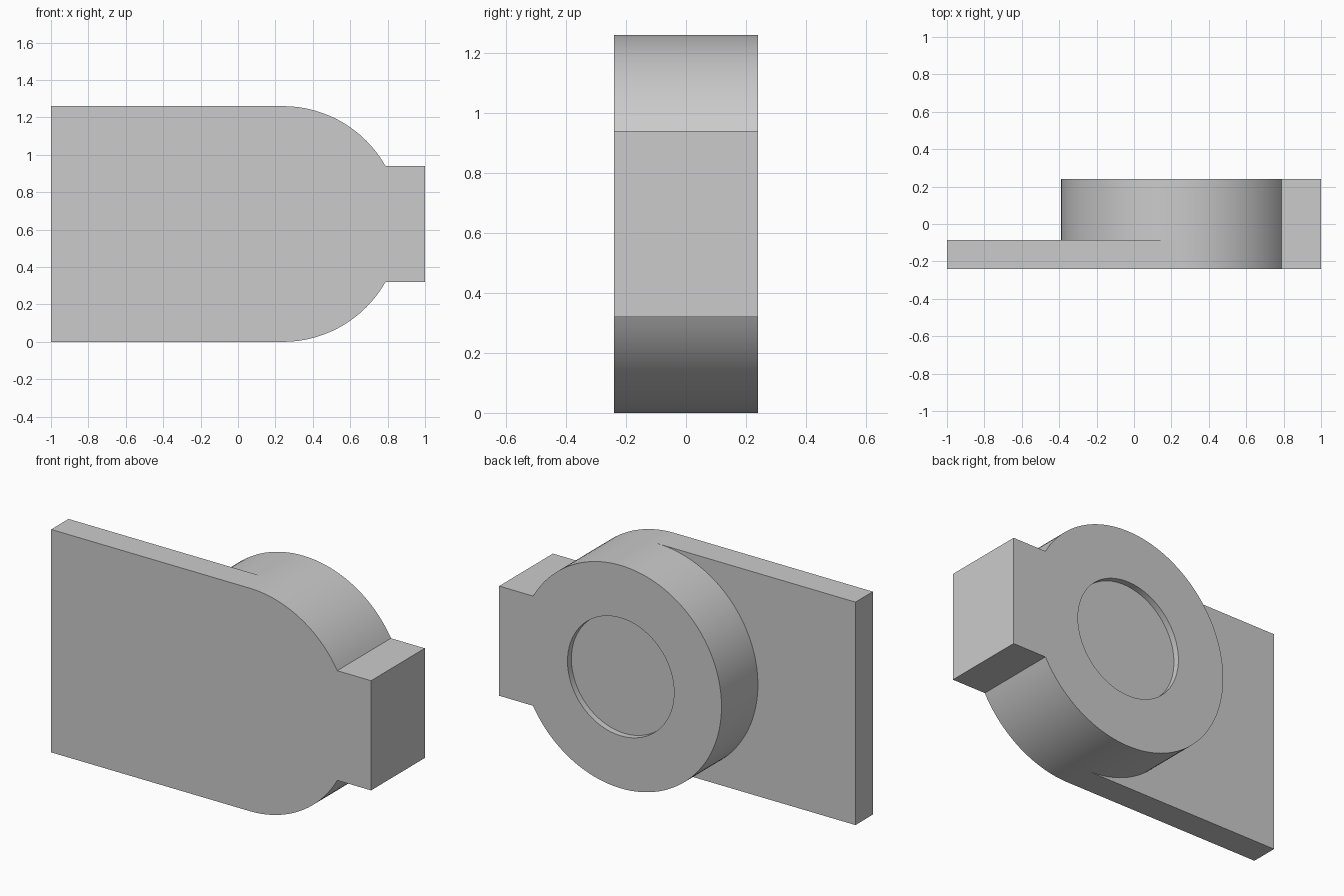
import bpy, math
from mathutils import Vector

cube = bpy.data.objects.get("Cube")
if cube:
    bpy.data.objects.remove(cube, do_unlink=True)

CX, CZ, R = 0.24, 0.63, 0.63      # ring centre and radius
FRONT, BACK = -0.24, 0.24
PLATE_BACK = -0.085
TAB_HALF = 0.31
RECESS_R, RECESS_DEPTH = 0.333, 0.035

grey = bpy.data.materials.new("light grey")
grey.use_nodes = True
grey.diffuse_color = (0.6, 0.6, 0.6, 1)
grey.node_tree.nodes["Principled BSDF"].inputs["Base Color"].default_value = (0.6, 0.6, 0.6, 1)


def arc(radius, start, end, steps):
    """Points on a circle about the ring centre, in x and z."""
    return [(CX + radius * math.cos(start + (end - start) * i / steps),
             CZ + radius * math.sin(start + (end - start) * i / steps))
            for i in range(steps + 1)]


def extrude(name, outline, y0, y1):
    """Solid from an anticlockwise x-z outline, running from y0 to y1."""
    n = len(outline)
    verts = [Vector((x, y, z)) for y in (y0, y1) for x, z in outline]
    faces = [list(range(n)), list(range(2 * n - 1, n - 1, -1))]
    faces += [[i, i + n, (i + 1) % n + n, (i + 1) % n] for i in range(n)]
    mesh = bpy.data.meshes.new(name)
    mesh.from_pydata(verts, [], faces)
    mesh.materials.append(grey)
    obj = bpy.data.objects.new(name, mesh)
    bpy.context.collection.objects.link(obj)
    return obj


def combine(target, other, operation):
    """Apply a boolean and remove the helper solid."""
    mod = target.modifiers.new(operation.lower(), 'BOOLEAN')
    mod.operation, mod.object, mod.solver = operation, other, 'EXACT'
    bpy.ops.object.select_all(action='DESELECT')
    bpy.context.view_layer.objects.active = target
    target.select_set(True)
    bpy.ops.object.modifier_apply(modifier=mod.name)
    bpy.data.objects.remove(other, do_unlink=True)


# Round boss with the square tab on its side
a = math.asin(TAB_HALF / R)
outline = arc(R, a, math.pi / 2, 24)[:-1] + arc(R, math.pi / 2, 1.5 * math.pi, 64)
outline += arc(R, 1.5 * math.pi, 2 * math.pi - a, 24)[1:]
outline += [(1, CZ - TAB_HALF), (1, CZ + TAB_HALF)]
body = extrude("bracket_body", outline, FRONT, BACK)

# Thin mounting plate, tangent to the boss
plate = extrude("mounting_plate", [(-1, 0), (CX, 0), (CX, 2 * R), (-1, 2 * R)], FRONT, PLATE_BACK)
combine(body, plate, 'UNION')

# Shallow round recess in the back
recess = extrude("recess_cutter", arc(RECESS_R, 0, 2 * math.pi, 96)[:-1], BACK - RECESS_DEPTH, BACK + 0.1)
combine(body, recess, 'DIFFERENCE')

bpy.ops.object.shade_smooth_by_angle(angle=math.radians(25))
